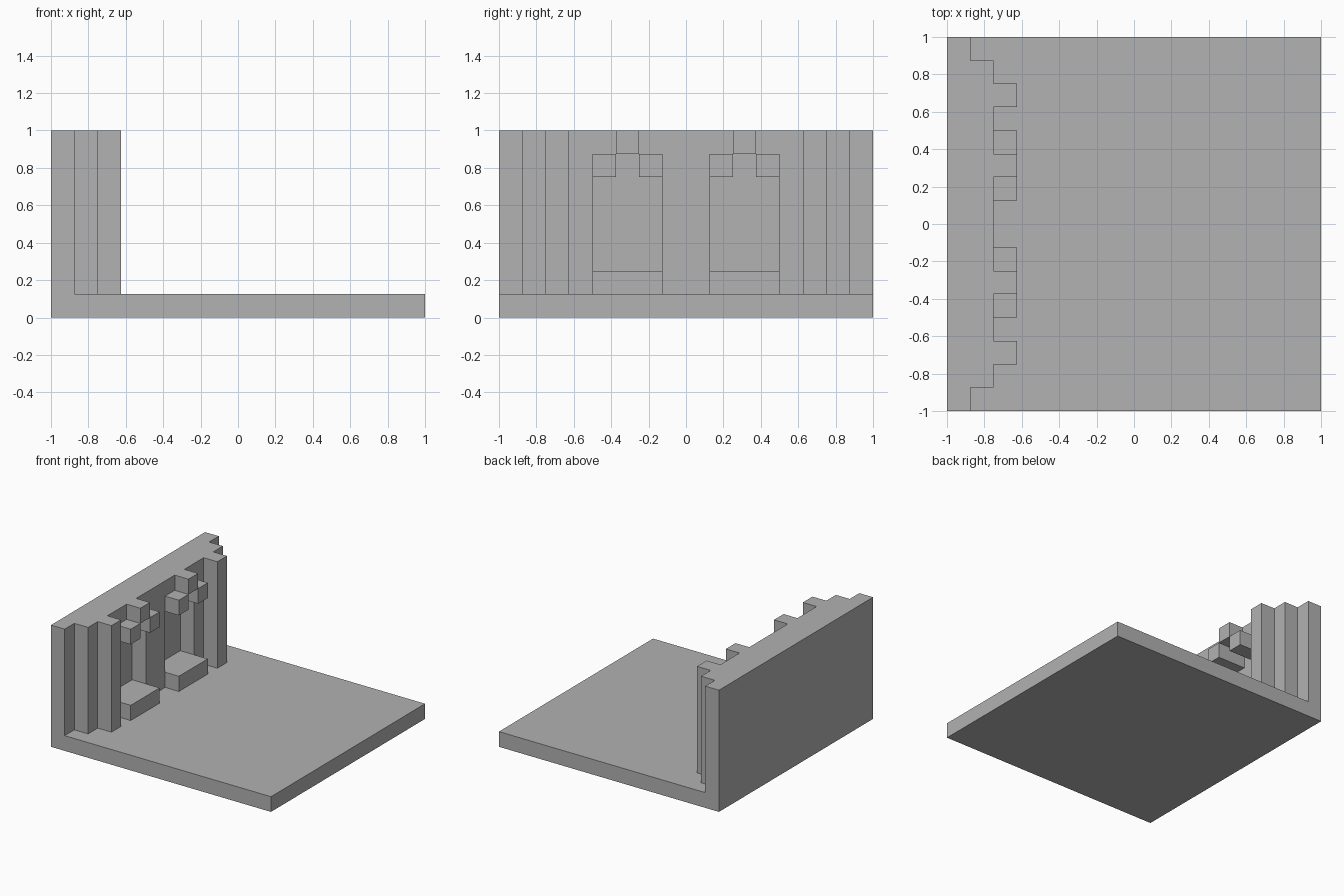
import bpy
import bmesh

U = 0.125  # every part sits on a grid of this size

cube = bpy.data.objects.get("Cube")
if cube:
    bpy.data.objects.remove(cube, do_unlink=True)

stone = bpy.data.materials.new("grey_stone")
stone.use_nodes = True
colour = (0.445, 0.445, 0.445, 1)
stone.diffuse_color = colour
stone.node_tree.nodes["Principled BSDF"].inputs["Base Color"].default_value = colour


def extrude_profile(name, outline, x0, x1):
    """Extrude a (y, z) outline, in grid units, from x0 to x1."""
    bm = bmesh.new()
    face = bm.faces.new([bm.verts.new((x0 * U, y * U, z * U)) for y, z in outline])
    result = bmesh.ops.extrude_face_region(bm, geom=[face])
    moved = [v for v in result["geom"] if isinstance(v, bmesh.types.BMVert)]
    bmesh.ops.translate(bm, verts=moved, vec=((x1 - x0) * U, 0, 0))
    bmesh.ops.recalc_face_normals(bm, faces=bm.faces)
    mesh = bpy.data.meshes.new(name)
    bm.to_mesh(mesh)
    bm.free()
    mesh.materials.append(stone)
    obj = bpy.data.objects.new(name, mesh)
    bpy.context.collection.objects.link(obj)
    return obj


def block(name, x, y, z):
    (y0, y1), (z0, z1) = y, z
    return extrude_profile(name, [(y0, z0), (y1, z0), (y1, z1), (y0, z1)], *x)


# Floor slab and plain back wall
block("floor", (-8, 8), (-8, 8), (0, 1))
block("back_wall", (-8, -7), (-8, 8), (1, 8))

# Wall facing with two stepped arch niches open at the bottom
niche = [(1, 1), (1, 6), (2, 6), (2, 7), (3, 7), (3, 6), (4, 6), (4, 1)]
mirrored = [(-y, z) for y, z in reversed(niche)]
extrude_profile("wall_facing",
                [(-7, 1)] + mirrored + niche + [(7, 1), (7, 8), (-7, 8)],
                -7, -6)

# Pilaster, niche sill, arch shoulders and keystone on each side
for side, s in (("left", 1), ("right", -1)):
    def span(a, b):
        return tuple(sorted((a * s, b * s)))

    block(f"pilaster_{side}", (-6, -5), span(5, 6), (1, 8))
    block(f"niche_sill_{side}", (-7, -5), span(1, 4), (1, 2))
    block(f"inner_arch_shoulder_{side}", (-6, -5), span(1, 2), (6, 7))
    block(f"outer_arch_shoulder_{side}", (-6, -5), span(3, 4), (6, 7))
    block(f"keystone_{side}", (-6, -5), span(2, 3), (7, 8))
